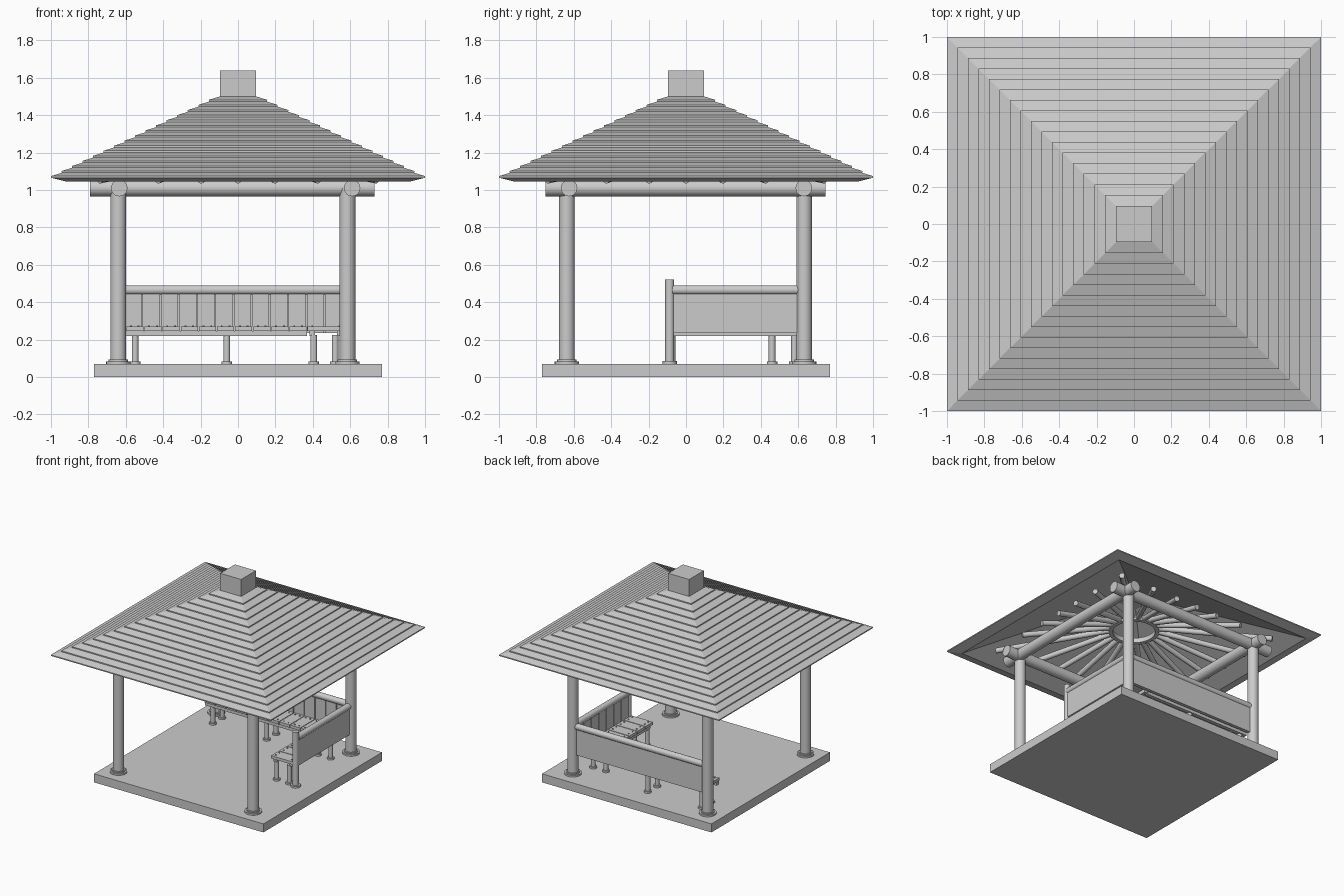
import bpy, bmesh, math
from mathutils import Vector

if "Cube" in bpy.data.objects:
    bpy.data.objects.remove(bpy.data.objects["Cube"])


def make(name, bm, smooth=False):
    bmesh.ops.recalc_face_normals(bm, faces=bm.faces)
    me = bpy.data.meshes.new(name)
    bm.to_mesh(me)
    bm.free()
    ob = bpy.data.objects.new(name, me)
    bpy.context.collection.objects.link(ob)
    if smooth:
        bpy.ops.object.select_all(action='DESELECT')
        ob.select_set(True)
        bpy.context.view_layer.objects.active = ob
        bpy.ops.object.shade_smooth_by_angle(angle=math.radians(35))
    return ob


def add_box(bm, x0, x1, y0, y1, z0, z1):
    vs = bmesh.ops.create_cube(bm, size=1)['verts']
    for v in vs:
        v.co = Vector(((x0 + x1) / 2 + v.co.x * (x1 - x0),
                       (y0 + y1) / 2 + v.co.y * (y1 - y0),
                       (z0 + z1) / 2 + v.co.z * (z1 - z0)))


def box(name, *dims):
    bm = bmesh.new()
    add_box(bm, *dims)
    return make(name, bm)


def add_pole(bm, a, b, r, n=20):
    a, b = Vector(a), Vector(b)
    d = b - a
    vs = bmesh.ops.create_cone(bm, cap_ends=True, segments=n, radius1=r, radius2=r,
                               depth=d.length)['verts']
    rot = d.to_track_quat('Z', 'Y')
    for v in vs:
        v.co = rot @ v.co + (a + b) / 2


def pole(name, a, b, r, n=20):
    bm = bmesh.new()
    add_pole(bm, a, b, r, n)
    return make(name, bm, True)


def loft(name, profile, n, loc=(0, 0, 0), rot=0.0, closed=False, smooth=True):
    """Sweep (radius, z) points around the vertical axis with n sides."""
    bm = bmesh.new()
    rings = [[bm.verts.new((loc[0] + r * math.cos(rot + 2 * math.pi * k / n),
                            loc[1] + r * math.sin(rot + 2 * math.pi * k / n), loc[2] + z))
              for k in range(n)] for r, z in profile]
    pairs = list(zip(rings, rings[1:])) + ([(rings[-1], rings[0])] if closed else [])
    for p, q in pairs:
        for k in range(n):
            j = (k + 1) % n
            bm.faces.new((p[k], p[j], q[j], q[k]))
    if not closed:
        bm.faces.new(rings[0])
        bm.faces.new(rings[-1])
    return make(name, bm, smooth)


# Floor slab
box("floor_slab", -0.77, 0.77, -0.77, 0.77, 0, 0.07)

# Corner columns with stepped feet
XL, XR, YF, YB = -0.64, 0.585, -0.637, 0.632
for x in (XL, XR):
    for y in (YF, YB):
        loft("column", [(0.065, 0.07), (0.065, 0.083), (0.052, 0.083), (0.052, 0.093),
                        (0.042, 0.093), (0.042, 1.01)], 24, (x, y, 0))

# Crossing roof beams
for y in (-0.625, 0.63):
    pole("cross_beam", (-0.79, y, 1.01), (0.73, y, 1.01), 0.044, 24)
for x in (-0.635, 0.61):
    pole("side_beam", (x, -0.75, 1.01), (x, 0.745, 1.01), 0.044, 24)

# Radial rafters and the ring that joins them
for i in range(24):
    a = 2 * math.pi * i / 24
    c, s = math.cos(a), math.sin(a)
    R = 0.74 / max(abs(c), abs(s))
    pole("rafter", (0.17 * c, 0.17 * s, 1.19), (R * c, R * s, 1.055), 0.021, 12)
loft("rafter_ring", [(0.19, 1.165), (0.19, 1.205), (0.16, 1.205), (0.16, 1.165)], 32, closed=True)

# Roof: overlapping plank courses outside, sloped soffit inside
N, q = 16, math.sqrt(2)
prof = [(0.1, 1.44), (0.92, 1.045)]
for i in range(N):
    r0, r1 = 1 - 0.9 * i / N, 1 - 0.9 * (i + 1) / N
    z0, z1 = 1.065 + 0.435 * i / N, 1.065 + 0.435 * (i + 1) / N
    prof += [(r0, z0), (r0, z0 + 0.009), (r1 - 0.003, z1)]
loft("roof", [(r * q, z) for r, z in prof], 4, rot=math.pi / 4, smooth=False)
box("roof_cap", -0.095, 0.095, -0.095, 0.095, 1.49, 1.64)


# Slatted seats with nail heads
def seat(name, x0, x1, y0, y1, along_x):
    bm, nails = bmesh.new(), bmesh.new()
    lo, hi = (x0, x1) if along_x else (y0, y1)
    n = round((hi - lo) / 0.1)
    w = (hi - lo) / n
    for i in range(n):
        a, b = lo + i * w + 0.003, lo + (i + 1) * w - 0.003
        if along_x:
            add_box(bm, a, b, y0, y1, 0.247, 0.27)
        else:
            add_box(bm, x0, x1, a, b, 0.247, 0.27)
        for t in (a + 0.025, b - 0.025):
            for e in (0.025, -0.025):
                x, y = (t, (y0 if e > 0 else y1) + e) if along_x else ((x0 if e > 0 else x1) + e, t)
                add_pole(nails, (x, y, 0.265), (x, y, 0.276), 0.005, 8)
    make(name + "_slats", bm)
    make(name + "_nails", nails)
    # support rails below the slats
    bm = bmesh.new()
    if along_x:
        for y in (y0 + 0.01, y1 - 0.04):
            add_box(bm, x0, x1, y, y + 0.03, 0.22, 0.247)
    else:
        for x in (x0 + 0.01, x1 - 0.04):
            add_box(bm, x, x + 0.03, y0 + 0.02, y1, 0.22, 0.247)
    make(name + "_supports", bm)


seat("back_seat", -0.60, 0.37, 0.42, 0.615, True)
seat("side_seat", 0.372, 0.568, -0.105, 0.615, False)

# Seat legs with feet
for x, y in ((-0.55, 0.46), (-0.06, 0.46), (-0.55, 0.58), (-0.06, 0.58),
             (0.405, -0.075), (0.405, 0.46), (0.52, -0.075), (0.52, 0.46)):
    loft("seat_leg", [(0.028, 0.07), (0.028, 0.084), (0.018, 0.084), (0.018, 0.225)], 16, (x, y, 0))

# End post of the side bench
loft("bench_post", [(0.038, 0.07), (0.038, 0.085), (0.024, 0.085), (0.024, 0.52)], 20,
     (XR, -0.087, 0))

# Backrests: flat outer panel, inner boards with gaps, round top rail
box("back_panel", XL, XR, 0.632, 0.645, 0.235, 0.46)
box("side_panel", XR, XR + 0.013, -0.07, 0.6, 0.235, 0.46)
bm = bmesh.new()
for i in range(12):
    a = -0.61 + i * 0.0975
    add_box(bm, a + 0.003, a + 0.0945, 0.618, 0.632, 0.235, 0.445)
make("back_boards", bm)
bm = bmesh.new()
for i in range(7):
    a = -0.07 + i * 0.097
    add_box(bm, XR - 0.014, XR, a + 0.003, a + 0.094, 0.235, 0.445)
make("side_boards", bm)
pole("back_rail", (XL, YB, 0.465), (XR, YB, 0.465), 0.025)
pole("side_rail", (XR, -0.072, 0.465), (XR, 0.605, 0.465), 0.025)
